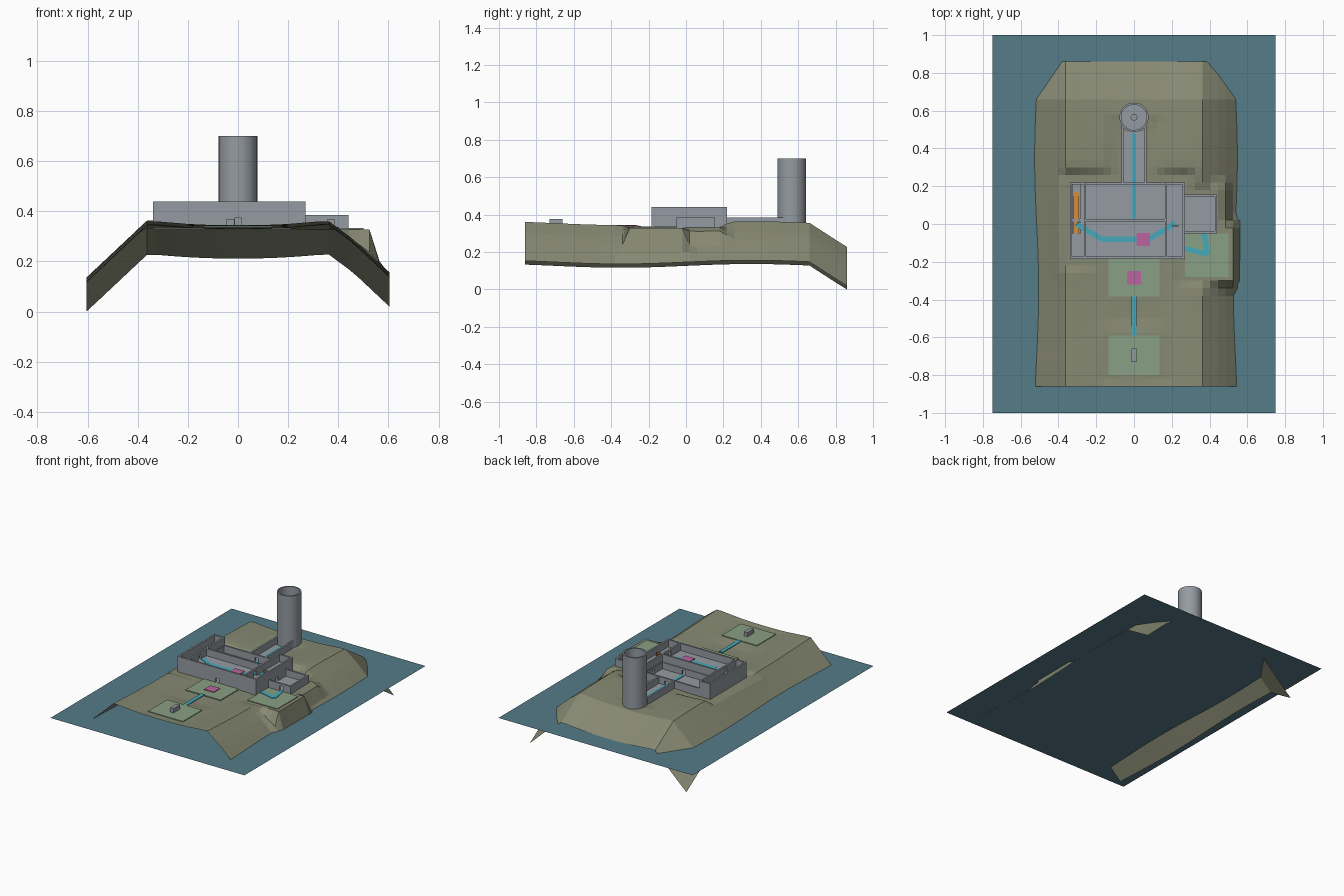
import bpy, bmesh, math

if "Cube" in bpy.data.objects:
    bpy.data.objects.remove(bpy.data.objects["Cube"])


def material(name, rgb):
    m = bpy.data.materials.new(name)
    m.diffuse_color = (*rgb, 1)
    m.use_nodes = True
    m.node_tree.nodes["Principled BSDF"].inputs["Base Color"].default_value = m.diffuse_color
    return m


LAND = material("land", (0.24, 0.25, 0.17))
WATER = material("water", (0.09, 0.2, 0.25))
GREEN = material("pad_green", (0.25, 0.35, 0.23))
STONE = material("stone", (0.3, 0.33, 0.36))
CYAN = material("path_cyan", (0.06, 0.4, 0.5))
PINK = material("marker_pink", (0.5, 0.13, 0.35))
ORANGE = material("stair_orange", (0.65, 0.27, 0.05))


def finish(bm, name, mat):
    me = bpy.data.meshes.new(name)
    bm.to_mesh(me)
    bm.free()
    ob = bpy.data.objects.new(name, me)
    bpy.context.collection.objects.link(ob)
    me.materials.append(mat)
    return ob


def add_box(bm, x0, x1, y0, y1, z0, z1):
    vs = bmesh.ops.create_cube(bm, size=1)["verts"]
    for v in vs:
        v.co = ((x0 + x1) / 2 + v.co.x * (x1 - x0),
                (y0 + y1) / 2 + v.co.y * (y1 - y0),
                (z0 + z1) / 2 + v.co.z * (z1 - z0))


def boxes(name, items, mat):
    bm = bmesh.new()
    for b in items:
        add_box(bm, *b)
    return finish(bm, name, mat)


T = 0.012   # wall thickness


def wall(axis, at, a, b, z0, z1, door=None):
    """Boxes of a wall along x or y at a fixed offset, with an optional doorway."""
    if door is None:
        spans = [(a, b, z0, z1)]
    else:
        d0, d1 = door - 0.014, door + 0.014
        spans = [(a, d0, z0, z1), (d1, b, z0, z1), (d0, d1, z0 + 0.036, z1)]
    lo, hi = at - T / 2, at + T / 2
    if axis == "x":
        return [(s, e, lo, hi, p, q) for s, e, p, q in spans]
    return [(lo, hi, s, e, p, q) for s, e, p, q in spans]


# Levelled areas of the ground: x0, x1, y0, y1, height
flats = [(-0.345, 0.28, -0.2, 0.24, 0.332), (-0.08, 0.08, 0.2, 0.5, 0.336),
         (0.25, 0.45, -0.06, 0.17, 0.332), (0.26, 0.505, -0.285, -0.04, 0.328),
         (-0.14, 0.14, -0.39, -0.18, 0.331), (-0.14, 0.14, -0.8, -0.585, 0.341)]


def clamp(t):
    return max(0.0, min(1.0, t))


def height(x, y):
    z = 0.338 + 0.018 * min(1, (x / 0.35) ** 2) + 0.01 * math.sin(4.5 * y)
    z -= 0.94 * max(0, abs(x) - 0.36) + 0.6 * max(0, y - 0.66)
    z += 0.02 * clamp((x - 0.36) / 0.1)
    for x0, x1, y0, y1, h in flats:
        d = max(x0 - x, x - x1, y0 - y, y - y1, 0)
        w = clamp(1 - (d - 0.02) / 0.045)
        z += (h - z) * w
    return max(z, 0)


# Island surface, an open sheet
bm = bmesh.new()
NX, NY = 30, 43
grid = [[bm.verts.new((x, y, height(x, y)))
         for x in [-0.605 + 1.21 * i / NX for i in range(NX + 1)]]
        for y in [-0.86 + 1.72 * j / NY for j in range(NY + 1)]]
for j in range(NY):
    for i in range(NX):
        bm.faces.new((grid[j][i], grid[j][i + 1], grid[j + 1][i + 1], grid[j + 1][i]))
finish(bm, "island", LAND)

# Water sheet
bm = bmesh.new()
bmesh.ops.create_grid(bm, x_segments=1, y_segments=1, size=1)
for v in bm.verts:
    v.co = (v.co.x * 0.75, v.co.y, 0.21)
finish(bm, "water", WATER)

# Green yards
boxes("yards", [(-0.135, 0.135, -0.8, -0.59, 0.338, 0.346),
                (-0.135, 0.135, -0.385, -0.185, 0.33, 0.337),
                (0.27, 0.5, -0.28, -0.05, 0.325, 0.333)], GREEN)
boxes("yard_block", [(-0.013, 0.013, -0.73, -0.66, 0.346, 0.376)], STONE)

# Floors
boxes("lower_floors", [(-0.34, 0.27, -0.185, 0.22, 0.328, 0.338),
                       (-0.065, 0.065, 0.22, 0.49, 0.328, 0.34),
                       (0.27, 0.44, -0.05, 0.155, 0.328, 0.338)], STONE)
boxes("upper_floors", [(-0.34, 0.27, -0.185, -0.05, 0.383, 0.39),
                       (-0.285, 0.27, -0.05, 0.02, 0.383, 0.39),
                       (-0.285, -0.26, 0.02, 0.22, 0.383, 0.39),
                       (-0.34, -0.325, -0.05, 0.22, 0.383, 0.39),
                       (0.17, 0.27, 0.02, 0.22, 0.383, 0.39)], STONE)

# Lower storey walls
h = T / 2
L, M, U = 0.332, 0.388, 0.44
low = wall("x", -0.185 + h, -0.34, 0.27, L, M, -0.03)
low += wall("x", 0.22 - h, -0.34, 0.27, L, M, 0)
low += wall("y", -0.34 + h, -0.185, 0.22, L, M)
low += wall("y", 0.27 - h, -0.185, 0.22, L, M, 0.05)
low += wall("x", 0.02, -0.34, 0.27, L, 0.383, 0)
low += wall("y", -0.26, 0.02, 0.22, L, 0.383, 0.13)
low += wall("y", 0.17, 0.02, 0.22, L, 0.383, 0.13)
boxes("lower_walls", low, STONE)

# Upper storey walls, a U around the rear court
up = wall("x", -0.185 + h, -0.34, 0.27, M, U)
up += wall("y", -0.34 + h, -0.185, 0.22, M, U)
up += wall("y", 0.27 - h, -0.185, 0.22, M, U)
up += wall("x", 0.02, -0.26, 0.17, M, U)
for a, b in ((-0.34, -0.26), (0.17, 0.27)):
    up += wall("x", 0.22 - h, a, b, M, U)
for at in (-0.26, 0.17):
    up += wall("y", at, 0.02, 0.22, M, U)
    up += wall("y", at, -0.185, 0.02, M, U, -0.06)
boxes("upper_walls", up, STONE)

# Side annex and rear corridor walls
annex = wall("x", -0.05 + h, 0.27, 0.44, L, 0.385, 0.37)
annex += wall("x", 0.155 - h, 0.27, 0.44, L, 0.385)
annex += wall("y", 0.44 - h, -0.05, 0.155, L, 0.385)
boxes("annex_walls", annex, STONE)
hall = []
for at in (-0.065 + h, 0.065 - h):
    hall += wall("y", at, 0.22, 0.52, L, 0.385)
boxes("corridor_walls", hall, STONE)


# Hollow round tower with a floor and centre post
def lathe(name, profile, y, n, mat):
    bm = bmesh.new()
    rings = [[bm.verts.new((r * math.cos(2 * math.pi * k / n),
                            y + r * math.sin(2 * math.pi * k / n), z))
              for k in range(n)] for r, z in profile]
    for a, b in zip(rings, rings[1:]):
        for k in range(n):
            m = (k + 1) % n
            bm.faces.new((a[k], a[m], b[m], b[k]))
    bm.faces.new(rings[-1])
    bm.faces.new(rings[0][::-1])
    bmesh.ops.recalc_face_normals(bm, faces=bm.faces)
    ob = finish(bm, name, mat)
    bpy.context.view_layer.objects.active = ob
    ob.select_set(True)
    bpy.ops.object.shade_smooth_by_angle(angle=math.radians(30))
    ob.select_set(False)


lathe("tower", [(0.077, 0.33), (0.077, 0.7), (0.067, 0.7), (0.067, 0.345)], 0.565, 32, STONE)
lathe("tower_post", [(0.018, 0.34), (0.018, 0.38)], 0.565, 16, STONE)


# Painted walkways
def path(name, pts, z, w=0.028):
    bm = bmesh.new()
    for (ax, ay), (bx, by) in zip(pts, pts[1:]):
        l = math.hypot(bx - ax, by - ay)
        nx, ny = -(by - ay) / l * w / 2, (bx - ax) / l * w / 2
        vs = [bm.verts.new(p) for p in ((ax - nx, ay - ny, z), (bx - nx, by - ny, z),
                                        (bx + nx, by + ny, z), (ax + nx, ay + ny, z))]
        f = bm.faces.new(vs)
        ext = bmesh.ops.extrude_face_region(bm, geom=[f])["geom"]
        for v in ext:
            if isinstance(v, bmesh.types.BMVert):
                v.co.z += 0.004
    bmesh.ops.recalc_face_normals(bm, faces=bm.faces)
    finish(bm, name, CYAN)


path("yard_path", [(0, -0.59), (0, -0.385)], 0.34)
path("side_path", [(0.27, -0.13), (0.39, -0.16), (0.37, -0.05)], 0.333)
path("upper_path", [(-0.305, 0.0), (-0.17, -0.08), (0.08, -0.08), (0.22, 0.005)], 0.39)
path("court_path", [(0, 0.03), (0, 0.48)], 0.338, 0.022)

# Square markers
boxes("markers", [(-0.037, 0.037, -0.32, -0.25, 0.337, 0.342),
                  (0.013, 0.085, -0.117, -0.047, 0.391, 0.397)], PINK)

# Stair flight in the left wing and ladder in the right wing
boxes("stairs", [(-0.322, -0.29, 0.17 - 0.022 * (k + 1), 0.17 - 0.022 * k,
                  0.338, 0.343 + 0.0055 * k) for k in range(10)], ORANGE)
boxes("ladder", [(x, x + 0.005, -0.015, -0.005, 0.39, 0.425) for x in (0.205, 0.23)] +
      [(0.205, 0.235, -0.013, -0.007, z, z + 0.004) for z in (0.397, 0.408, 0.419)], ORANGE)
